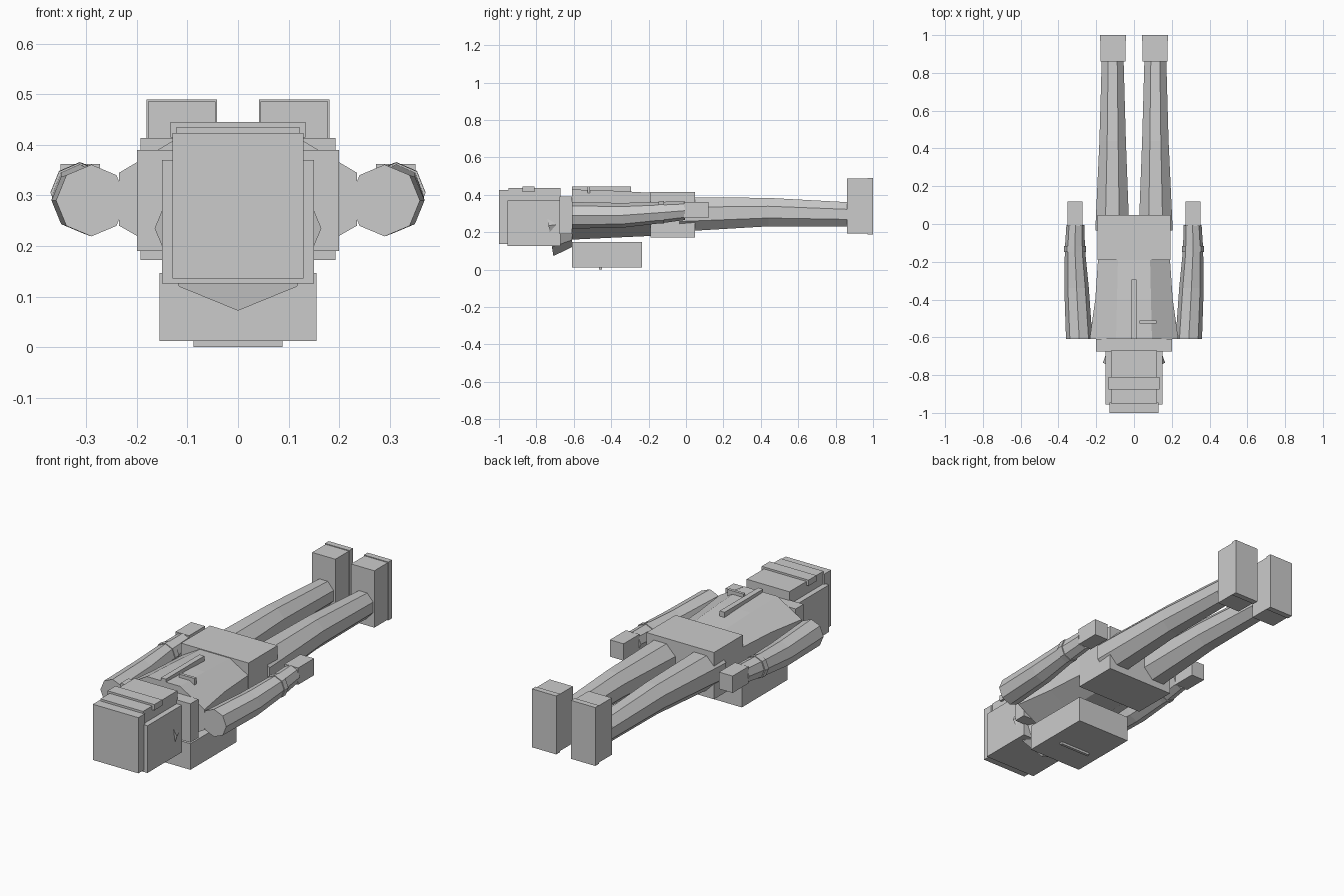
import bpy, bmesh, math

if "Cube" in bpy.data.objects:
    bpy.data.objects.remove(bpy.data.objects["Cube"])

grey = bpy.data.materials.new("plain grey")
grey.diffuse_color = (0.6, 0.6, 0.6, 1)
grey.use_nodes = True
grey.node_tree.nodes["Principled BSDF"].inputs["Base Color"].default_value = grey.diffuse_color


def finish(name, bm):
    bmesh.ops.recalc_face_normals(bm, faces=bm.faces)
    mesh = bpy.data.meshes.new(name)
    bm.to_mesh(mesh)
    bm.free()
    mesh.materials.append(grey)
    obj = bpy.data.objects.new(name, mesh)
    bpy.context.collection.objects.link(obj)
    return obj


def box(name, x, y, z):
    """Box from (min, max) pairs."""
    bm = bmesh.new()
    bmesh.ops.create_cube(bm, size=1)
    for v in bm.verts:
        for i, (lo, hi) in enumerate((x, y, z)):
            v.co[i] = hi if v.co[i] > 0 else lo
    return finish(name, bm)


def loft(name, rings):
    """Skin closed rings of equal length and cap both ends."""
    bm = bmesh.new()
    loops = [[bm.verts.new(p) for p in ring] for ring in rings]
    n = len(loops[0])
    for a, b in zip(loops, loops[1:]):
        for i in range(n):
            j = (i + 1) % n
            bm.faces.new((a[i], a[j], b[j], b[i]))
    bm.faces.new(loops[0])
    bm.faces.new(loops[-1])
    return finish(name, bm)


def octagon(x, y, z, rx, rz, flat=False, tilt=0):
    """Eight-sided ring around the y axis, optionally leaning in y."""
    off = math.pi / 8 if flat else 0
    k = 1 / math.cos(off)
    ring = []
    for i in range(8):
        a = i * math.pi / 4 + off
        s = math.sin(a) * rz * k
        ring.append((x + math.cos(a) * rx * k, y + s * tilt, z + s))
    return ring


def chest_ring(y, wide, top_w, low, side_low, side_high, high):
    half = [(top_w, low), (wide, side_low), (wide, side_high), (top_w, high)]
    return [(x, y, z) for x, z in half] + [(-x, y, z) for x, z in reversed(half)]


# Head, cap and strap
box("head", (-0.122, 0.122), (-0.95, -0.67), (0.135, 0.435))
box("hood", (-0.15, 0.15), (-0.955, -0.67), (0.126, 0.37))
box("cap", (-0.13, 0.13), (-1.0, -0.945), (0.136, 0.424))
box("head_strap", (-0.134, 0.134), (-0.875, -0.81), (0.415, 0.445))

# Flared collar behind the head
loft("collar", [octagon(0, -0.735, 0.235, 0.165, 0.163, tilt=-0.16),
                octagon(0, -0.61, 0.25, 0.12, 0.13)])

# Torso
box("shoulders", (-0.2, 0.2), (-0.675, -0.61), (0.19, 0.39))
loft("chest", [chest_ring(-0.61, 0.235, 0.095, 0.16, 0.24, 0.345, 0.428),
               chest_ring(-0.4, 0.205, 0.09, 0.17, 0.24, 0.35, 0.422),
               chest_ring(-0.18, 0.19, 0.085, 0.18, 0.24, 0.35, 0.41)])
box("pelvis", (-0.193, 0.193), (-0.19, 0.047), (0.172, 0.414))
box("zip_strip", (-0.014, 0.014), (-0.61, -0.295), (0.40, 0.443))
box("pocket_strip", (0.03, 0.12), (-0.527, -0.512), (0.40, 0.443))

# Backpack
box("backpack", (-0.155, 0.155), (-0.61, -0.235), (0.012, 0.147))
box("backpack_strip", (-0.088, 0.088), (-0.465, -0.45), (0.0, 0.02))

# Limbs on both sides
for side, s in (("left", -1), ("right", 1)):
    loft(side + "_arm", [octagon(s * 0.29, -0.61, 0.29, 0.07, 0.071),
                         octagon(s * 0.304, -0.34, 0.29, 0.065, 0.066),
                         octagon(s * 0.313, -0.13, 0.305, 0.053, 0.057),
                         octagon(s * 0.31, -0.005, 0.315, 0.048, 0.05)])
    loft(side + "_cuff", [octagon(s * 0.313, -0.147, 0.305, 0.058, 0.06),
                          octagon(s * 0.313, -0.117, 0.306, 0.058, 0.06)])
    hx = sorted((s * 0.273, s * 0.351))
    box(side + "_hand", hx, (-0.01, 0.12), (0.275, 0.362))
    loft(side + "_leg", [octagon(s * 0.115, -0.035, 0.295, 0.09, 0.092, True),
                         octagon(s * 0.113, 0.44, 0.307, 0.07, 0.076, True),
                         octagon(s * 0.113, 0.865, 0.295, 0.058, 0.065, True)])
    fx = sorted((s * 0.045, s * 0.178))
    box(side + "_foot", fx, (0.86, 0.98), (0.192, 0.486))
    sx = sorted((s * 0.042, s * 0.181))
    box(side + "_sole", sx, (0.97, 1.0), (0.188, 0.49))
